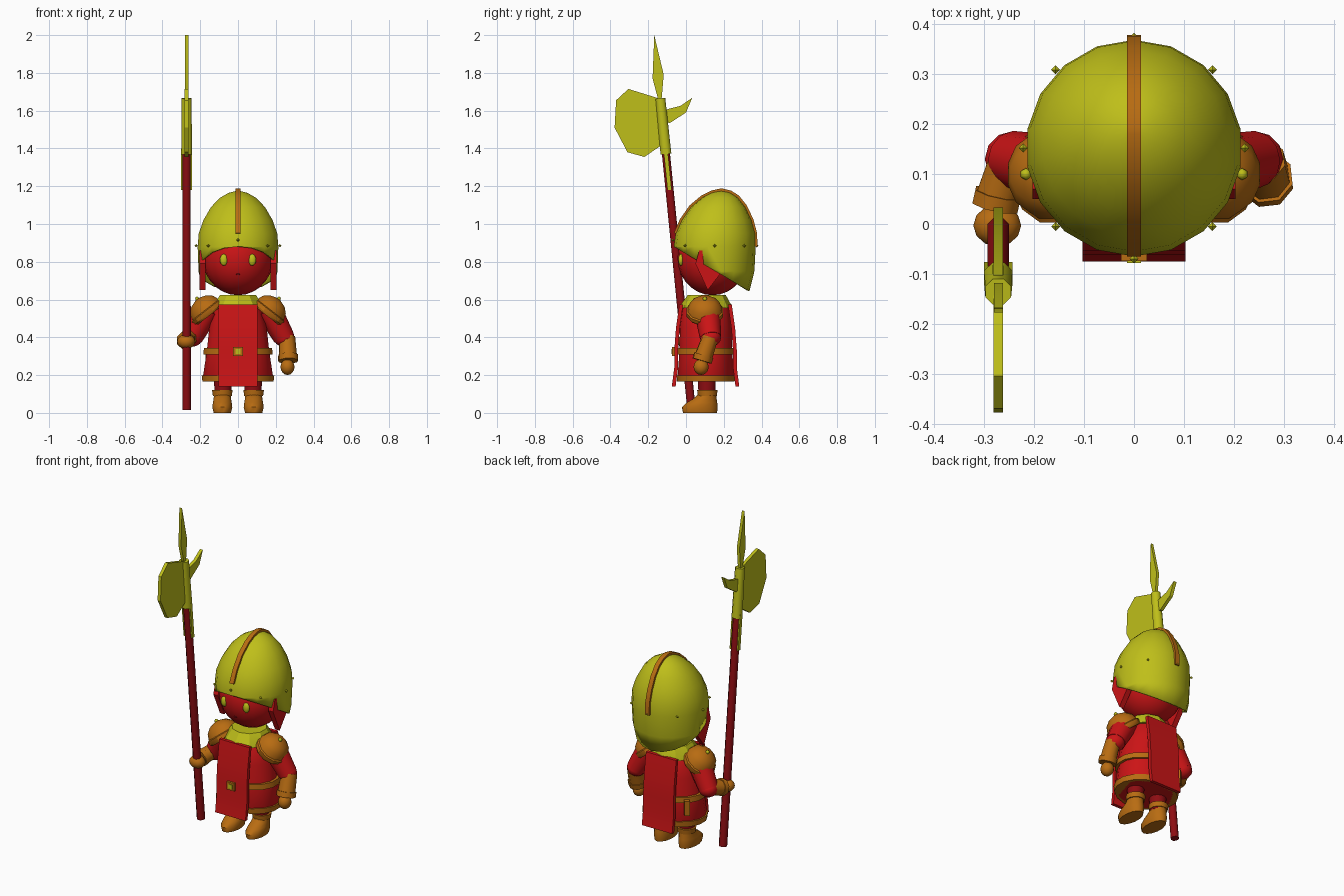
import bpy, bmesh, math
from mathutils import Vector, Matrix

if "Cube" in bpy.data.objects:
    bpy.data.objects.remove(bpy.data.objects["Cube"])


def material(name, col):
    m = bpy.data.materials.new(name)
    m.diffuse_color = (*col, 1)
    m.use_nodes = True
    m.node_tree.nodes["Principled BSDF"].inputs["Base Color"].default_value = m.diffuse_color
    return m


RED = material("red", (0.6, 0.007, 0.008))
DARK = material("dark_red", (0.27, 0.004, 0.006))
YELLOW = material("yellow", (0.52, 0.52, 0.01))
ORANGE = material("orange", (0.48, 0.15, 0.006))


def finish(name, bm, mat, angle=35):
    bmesh.ops.recalc_face_normals(bm, faces=bm.faces)
    me = bpy.data.meshes.new(name)
    bm.to_mesh(me)
    bm.free()
    me.materials.append(mat)
    ob = bpy.data.objects.new(name, me)
    bpy.context.collection.objects.link(ob)
    bpy.ops.object.select_all(action='DESELECT')
    ob.select_set(True)
    bpy.context.view_layer.objects.active = ob
    bpy.ops.object.shade_smooth_by_angle(angle=math.radians(angle))
    return ob


def loft_bm(rings, n, caps=True, mtx=None):
    # rings: (z, centre_x, centre_y, radius_x, radius_y)
    bm = bmesh.new()
    loops = []
    for z, cx, cy, rx, ry in rings:
        loops.append([bm.verts.new((cx + rx * math.cos(a), cy + ry * math.sin(a), z))
                      for a in (2 * math.pi * (i + 0.5) / n for i in range(n))])
    for a, b in zip(loops, loops[1:]):
        for i in range(n):
            j = (i + 1) % n
            bm.faces.new((a[i], a[j], b[j], b[i]))
    if caps:
        bm.faces.new(loops[0])
        bm.faces.new(loops[-1])
    if mtx:
        bm.transform(mtx)
    return bm


def loft(name, rings, n, mat, mtx=None, angle=35):
    return finish(name, loft_bm(rings, n, True, mtx), mat, angle)


def tube(name, p0, p1, r0, r1, n, mat):
    p0, p1 = Vector(p0), Vector(p1)
    d = p1 - p0
    m = Matrix.Translation(p0) @ d.to_track_quat('Z', 'Y').to_matrix().to_4x4()
    return loft(name, [(0, 0, 0, r0, r0), (d.length, 0, 0, r1, r1)], n, mat, m, 50)


def plate(name, pts, x, half, mat):
    # side profile (y, z) extruded along x
    bm = bmesh.new()
    f = bm.faces.new([bm.verts.new((x - half, y, z)) for y, z in pts])
    ext = bmesh.ops.extrude_face_region(bm, geom=[f])
    bmesh.ops.translate(bm, vec=(2 * half, 0, 0),
                        verts=[v for v in ext['geom'] if isinstance(v, bmesh.types.BMVert)])
    return finish(name, bm, mat, 25)


def ball(name, c, r, mat, u=12, v=8):
    bm = bmesh.new()
    bmesh.ops.create_uvsphere(bm, u_segments=u, v_segments=v, radius=1)
    bm.transform(Matrix.Translation(c) @ Matrix.Diagonal((*r, 1)))
    return finish(name, bm, mat, 60 if u > 4 else 10)


def box(name, c, s, mat, rot=0):
    bm = bmesh.new()
    bmesh.ops.create_cube(bm, size=1)
    bm.transform(Matrix.Translation(c) @ Matrix.Rotation(rot, 4, 'Z') @ Matrix.Diagonal((*s, 1)))
    return finish(name, bm, mat)


# Helmet: egg-shaped dome, cut by a plane that slopes down to the back
egg = [(.58, .13, .19), (.75, .15, .212), (.88, .152, .217), (.95, .156, .211), (1.02, .162, .186),
       (1.09, .17, .145), (1.14, .18, .095), (1.165, .185, .05), (1.175, .187, .008)]
bm = loft_bm([(z, 0, cy, r, r) for z, cy, r in egg], 18, False)
bm.faces.new([v for v in bm.verts if v.co.z > 1.172])
bmesh.ops.bisect_plane(bm, geom=bm.verts[:] + bm.edges[:] + bm.faces[:], plane_co=(0, -.065, .88),
                       plane_no=(0, -.235, -.4), clear_outer=True)
helmet = finish("helmet", bm, YELLOW, 40)
sol = helmet.modifiers.new("thickness", 'SOLIDIFY')
sol.thickness = 0.012

# Helmet ridge
arc = [(cy - r, z) for z, cy, r in egg[3:]] + [(cy + r, z) for z, cy, r in reversed(egg[2:])]
grow = lambda k: [(.16 + (y - .16) * k, .9 + (z - .9) * k) for y, z in arc]
plate("helmet_ridge", grow(1.045) + grow(.95)[::-1], 0, .014, ORANGE)

# Helmet studs
for i in range(8):
    a = math.pi / 4 * i
    z = .885 + (.03 if i == 6 else 0)
    ball("helmet_stud", (.222 * math.cos(a), .152 + .222 * math.sin(a), z), (.009,) * 3, YELLOW, 4, 2)

# Head, eyes, mouth, ear flaps
ball("head", (0, .14, .82), (.187, .185, .197), RED, 20, 14)
ball("mouth", (0, -.022, .735), (.012, .008, .006), DARK, 8, 6)
for s in (-1, 1):
    ball("eye", (s * .075, -.027, .81), (.021, .014, .031), YELLOW)
    flap = plate("ear_flap", [(.05, .79), (.07, .86), (.19, .85), (.2, .76), (.115, .65)], s * .187, .016, RED)

# Collar
loft("collar", [(.555, 0, .105, .14, .138), (.57, 0, .105, .135, .135), (.625, 0, .11, .10, .10)], 10, YELLOW, None, 20)

# Tunic, hem, belt
loft("tunic", [(.165, 0, .105, .17, .14), (.2, 0, .105, .188, .152), (.33, 0, .105, .168, .142),
               (.45, 0, .105, .155, .14), (.55, 0, .105, .125, .125), (.6, 0, .105, .08, .09)], 16, RED)
loft("hem", [(.165, 0, .105, .192, .155), (.198, 0, .105, .196, .157)], 16, ORANGE)
loft("belt", [(.31, 0, .105, .187, .153), (.343, 0, .105, .184, .151)], 16, ORANGE)
box("buckle", (0, -.063, .325), (.052, .022, .048), ORANGE)
box("buckle_plate", (0, -.073, .325), (.028, .01, .026), YELLOW)
box("belt_end", (-.15, .205, .285), (.03, .03, .09), ORANGE, math.radians(40))

# Tabard panels front and back
outer = [(-.035, .575), (-.053, .45), (-.062, .33), (-.062, .24), (-.075, .14)]
front = outer + [(y + .02, z) for y, z in reversed(outer)]
plate("front_tabard", front, 0, .103, RED)
plate("back_tabard", [(.207 - y, z) for y, z in front], 0, .103, RED)

# Shoulder guards, sleeves, legs, boots
for s in (-1, 1):
    m = Matrix.Translation((s * .155, .1, .525)) @ Matrix.Rotation(s * math.radians(38), 4, 'Y')
    loft("shoulder_guard", [(-.01, 0, 0, .09, .095), (0, 0, 0, .1, .1), (.022, 0, 0, .1, .1),
                            (.027, 0, 0, .092, .092), (.06, 0, 0, .08, .08), (.085, 0, 0, .052, .052),
                            (.097, 0, 0, .015, .015)], 12, ORANGE, m, 30)
    ball("shoulder_stud", m @ Vector((0, 0, .1)), (.012,) * 3, YELLOW, 6, 4)
    tube("sleeve", (s * .16, .11, .55), (s * .243, .13, .4), .07, .057, 12, RED)
    ball("elbow", (s * .243, .13, .4), (.056, .056, .05), RED)
    tube("leg", (s * .08, .11, .08), (s * .08, .11, .21), .045, .05, 12, DARK)
    x = s * .083
    loft("boot", [(0, x, .074, .047, .09), (.03, x, .073, .054, .095), (.055, x, .085, .051, .08),
                  (.075, x, .1, .047, .062), (.1, x, .113, .045, .046)], 14, ORANGE, None, 50)
    loft("boot_cuff", [(.09, x, .113, .052, .052), (.12, x, .113, .056, .056)], 12, ORANGE)

# Hanging arm (right of picture) and pole-holding arm
tube("gauntlet", (.26, .128, .4), (.265, .09, .29), .044, .05, 8, ORANGE)
tube("gauntlet_cuff", (.265, .094, .305), (.266, .085, .275), .055, .055, 8, ORANGE)
ball("hand", (.262, .08, .243), (.037, .04, .042), ORANGE)
tube("gauntlet", (-.245, .14, .41), (-.275, .05, .385), .044, .046, 8, ORANGE)
tube("gauntlet_cuff", (-.272, .062, .388), (-.278, .035, .382), .05, .05, 8, ORANGE)
ball("hand", (-.274, -.003, .378), (.048, .042, .038), ORANGE)

# Halberd: leaning pole, socket, side straps
X = -.272
pole = lambda z, dx=0: (X + dx, -.135 + .1 * (1.66 - z), z)
tube("pole", pole(.017), pole(1.6), .024, .023, 8, DARK)
tube("socket", pole(1.37), pole(1.665), .031, .028, 8, YELLOW)
for s in (-1, 1):
    y0, y1 = pole(1.18)[1], pole(1.4)[1]
    plate("pole_strap", [(y0 - .011, 1.18), (y0 + .011, 1.18), (y1 + .011, 1.4), (y1 - .011, 1.4)],
          X + s * .025, .004, YELLOW)

# Halberd blades
plate("axe_blade", [(-.13, 1.66), (-.16, 1.67), (-.305, 1.715), (-.37, 1.655), (-.378, 1.51), (-.31, 1.38),
                    (-.22, 1.355), (-.14, 1.41), (-.11, 1.41)], X, .01, YELLOW)
plate("rear_spike", [(-.12, 1.6), (-.09, 1.61), (-.03, 1.625), (.033, 1.668), (0, 1.59), (-.085, 1.535),
                     (-.12, 1.54)], X, .01, YELLOW)
plate("top_spike", [(-.145, 1.65), (-.177, 1.77), (-.168, 2.0), (-.118, 1.79), (-.13, 1.65)], X, .009, YELLOW)
